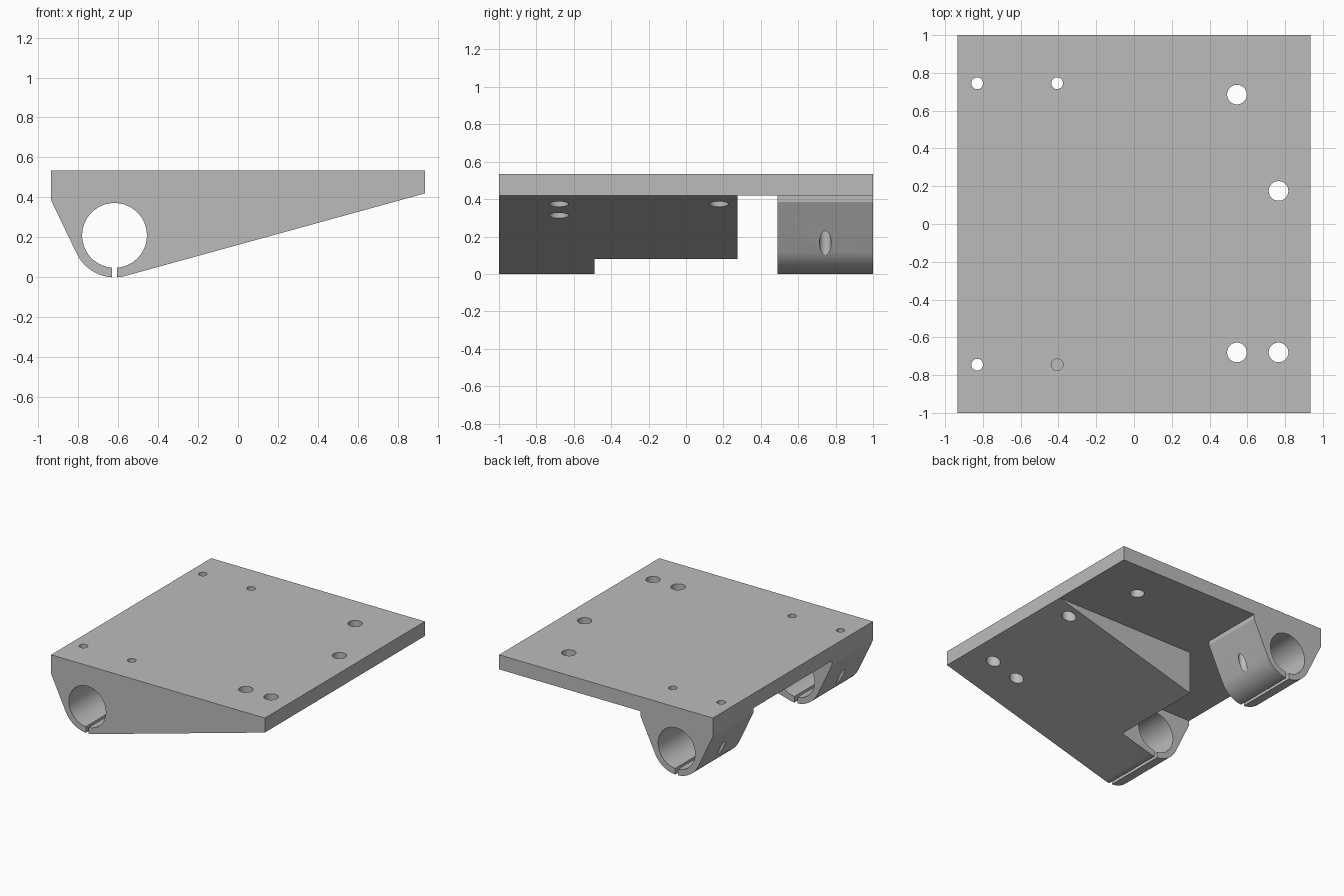
import bpy, bmesh
from math import radians, sin, cos, tan, asin, acos, atan2, hypot, pi
from mathutils import Matrix

if "Cube" in bpy.data.objects:
    bpy.data.objects.remove(bpy.data.objects["Cube"])

HALF_X = 0.935                  # half width of the plate
PLATE_Z, TOP = 0.42, 0.535      # underside and top of the plate
CX, CZ = -0.618, 0.21           # bore axis
OUTER, BORE, SLOT = 0.21, 0.162, 0.0125
INNER_X = 2 * CX + HALF_X       # inner side of the clamp block
SHOULDER = 0.385

grey = bpy.data.materials.new("plain_grey")
grey.use_nodes = True
grey.diffuse_color = (0.5, 0.5, 0.5, 1)
grey.node_tree.nodes["Principled BSDF"].inputs["Base Color"].default_value = (0.5, 0.5, 0.5, 1)


def arc(r, a, b, n):
    return [(CX + r * cos(a + (b - a) * i / n), CZ + r * sin(a + (b - a) * i / n))
            for i in range(n + 1)]


def tangent_angle(x, z, side):
    """Angle on the outer circle where a line from (x, z) touches it."""
    dx, dz = x - CX, z - CZ
    return atan2(dz, dx) + side * acos(OUTER / hypot(dx, dz))


def clamp_profile(right_points):
    """Rounded clamp outline with its bore open through the bottom slot."""
    left = tangent_angle(-HALF_X, SHOULDER, 1)
    right = tangent_angle(*right_points[0], -1)
    s, b = asin(SLOT / OUTER), asin(SLOT / BORE)
    return ([(-HALF_X, PLATE_Z), (-HALF_X, SHOULDER)]
            + arc(OUTER, left, 1.5 * pi - s, 16)
            + arc(BORE, 1.5 * pi - b, b - pi / 2, 72)
            + arc(OUTER, s - pi / 2, right, 12)
            + right_points)


def make_object(name, bm):
    bmesh.ops.recalc_face_normals(bm, faces=bm.faces)
    mesh = bpy.data.meshes.new(name)
    bm.to_mesh(mesh)
    bm.free()
    obj = bpy.data.objects.new(name, mesh)
    bpy.context.collection.objects.link(obj)
    mesh.materials.append(grey)
    return obj


def extrude_y(name, profile, y0, y1):
    bm = bmesh.new()
    face = bm.faces.new([bm.verts.new((x, y0, z)) for x, z in profile])
    geom = bmesh.ops.extrude_face_region(bm, geom=[face], use_keep_orig=True)["geom"]
    verts = [v for v in geom if isinstance(v, bmesh.types.BMVert)]
    bmesh.ops.translate(bm, verts=verts, vec=(0, y1 - y0, 0))
    return make_object(name, bm)


# Plate, clamps and the sloped rib
slope = tan(tangent_angle(HALF_X, PLATE_Z, -1) + pi / 2)
rib_low = PLATE_Z - (HALF_X - INNER_X) * slope
parts = [
    extrude_y("plate", [(-HALF_X, PLATE_Z), (HALF_X, PLATE_Z),
                        (HALF_X, TOP), (-HALF_X, TOP)], -1, 1),
    extrude_y("front_clamp", clamp_profile([(HALF_X, PLATE_Z)]), -1, -0.49),
    extrude_y("sloped_rib", [(INNER_X, PLATE_Z), (INNER_X, rib_low),
                             (HALF_X, PLATE_Z)], -0.49, 0.275),
    extrude_y("rear_clamp", clamp_profile([(INNER_X, SHOULDER), (INNER_X, PLATE_Z)]),
              0.49, 1),
]

# Vertical screw holes: x, y, radius, bottom (one is blind)
holes = [(x, y, 0.031, -0.1) for x, y in ((-0.83, 0.745), (-0.83, -0.745), (-0.407, 0.745))]
holes += [(-0.407, -0.745, 0.031, 0.12)]
holes += [(x, y, 0.052, -0.1) for x, y in
          ((0.545, 0.685), (0.765, 0.175), (0.545, -0.68), (0.765, -0.68))]
bm = bmesh.new()
for x, y, r, low in holes:
    bmesh.ops.create_cone(bm, cap_ends=True, segments=40, radius1=r, radius2=r,
                          depth=0.7 - low,
                          matrix=Matrix.Translation((x, y, (0.7 + low) / 2)))
cutter = make_object("hole_cutter", bm)
cutter.hide_render = True

# Drill every part, then shade the bores smooth
for obj in parts:
    mod = obj.modifiers.new("holes", "BOOLEAN")
    mod.operation, mod.solver, mod.object = "DIFFERENCE", "EXACT", cutter
    bpy.ops.object.select_all(action="DESELECT")
    obj.select_set(True)
    bpy.context.view_layer.objects.active = obj
    bpy.ops.object.modifier_apply(modifier=mod.name)
    bpy.ops.object.shade_smooth_by_angle(angle=radians(20))
bpy.data.objects.remove(cutter)
